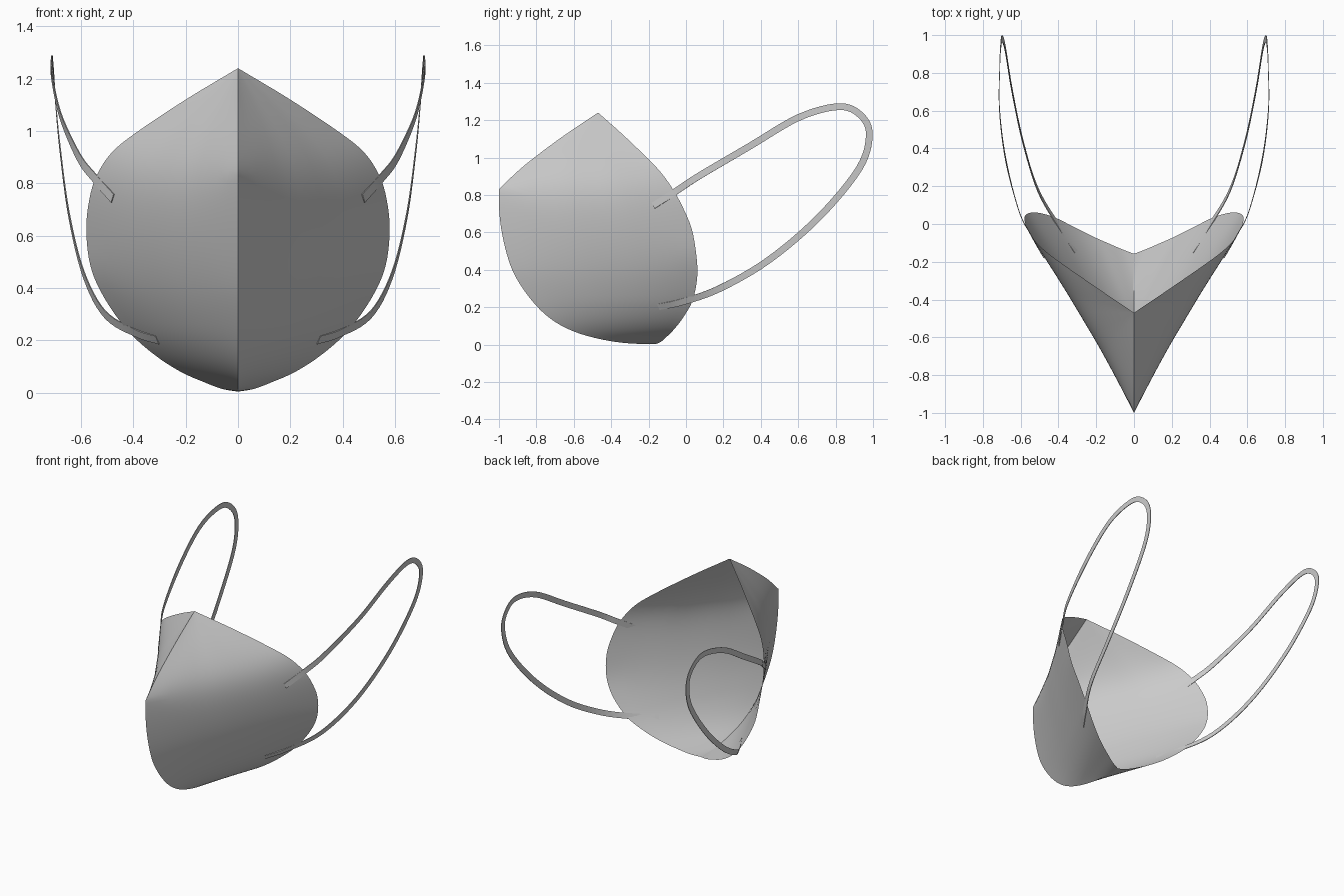
import bpy, bmesh
from mathutils import Vector

if "Cube" in bpy.data.objects:
    bpy.data.objects.remove(bpy.data.objects["Cube"])


def spline(pts, n):
    """Catmull-Rom through the points, n steps per span."""
    p = [Vector(q) for q in pts]
    p = [2 * p[0] - p[1]] + p + [2 * p[-1] - p[-2]]
    out = []
    for i in range(1, len(p) - 2):
        a, b, c, d = p[i - 1:i + 3]
        for k in range(n):
            t = k / n
            out.append(0.5 * (2 * b + (c - a) * t + (2 * a - 5 * b + 4 * c - d) * t**2
                              + (3 * b - a - 3 * c + d) * t**3))
    return out + [p[-2]]


def make(name, rows, closed=False, caps=False):
    """Skin a list of point rows into a smooth-shaded object."""
    bm = bmesh.new()
    grid = [[bm.verts.new(c) for c in r] for r in rows]
    m = len(rows[0])
    for r0, r1 in zip(grid, grid[1:]):
        for j in range(m if closed else m - 1):
            k = (j + 1) % m
            bm.faces.new((r0[j], r0[k], r1[k], r1[j]))
    if caps:
        bm.faces.new(grid[0])
        bm.faces.new(grid[-1])
    bmesh.ops.remove_doubles(bm, verts=bm.verts[:], dist=1e-4)
    bmesh.ops.recalc_face_normals(bm, faces=bm.faces[:])
    me = bpy.data.meshes.new(name)
    bm.to_mesh(me)
    bm.free()
    ob = bpy.data.objects.new(name, me)
    bpy.context.collection.objects.link(ob)
    bpy.ops.object.select_all(action='DESELECT')
    ob.select_set(True)
    bpy.context.view_layer.objects.active = ob
    bpy.ops.object.shade_smooth_by_angle(angle=0.8)
    return ob


# Mask shell: centre ridge (y, z) joined to side rim (x, y, z)
ridge_top = [(-.47, 1.24), (-.66, 1.112), (-.83, .985), (-.92, .908), (-1, .83)]
ridge_low = [(-1, .83), (-1, .74), (-.988, .62), (-.957, .48), (-.91, .36), (-.82, .23),
             (-.72, .135), (-.6, .07), (-.45, .027), (-.3, .006), (-.158, .004)]
rim = [(0, -.47, 1.24), (.2, -.335, 1.12), (.395, -.2, .99), (.485, -.13, .915),
       (.54, -.07, .83), (.568, -.02, .74), (.58, .03, .62), (.563, .055, .48),
       (.51, .06, .36), (.42, .035, .235), (.32, -.015, .145), (.22, -.065, .08),
       (.13, -.105, .04), (.06, -.135, .014), (0, -.158, .004)]
N, COLS = 4, 14
lift = lambda pts: [(0, y, z) for y, z in pts]
ridge = spline(lift(ridge_top), N)[:-1] + spline(lift(ridge_low), N)
halves = []
for c, r in zip(ridge, spline(rim, N)):
    half = [c.lerp(r, i / COLS) for i in range(COLS + 1)]
    for i, p in enumerate(half):
        s = i / COLS
        p.y += 0.12 * s * (1 - s)**3 * (r.y - c.y)  # pinched seam
    halves.append(half)

# Soften the fold that runs from the ridge corner across each cheek
for _ in range(45):
    old = [[p.copy() for p in h] for h in halves]
    for j in range(1, 9 * N):
        for i in range(1, COLS):
            w = 0.5 * min(1, 3 * i / COLS) * min(1, 3 * (1 - i / COLS))
            w *= min(1, (9 * N - j) / (3 * N))
            mean = (old[j - 1][i] + old[j + 1][i]) / 2
            halves[j][i].y = old[j][i].y * (1 - w) + mean.y * w
            halves[j][i].x = old[j][i].x * (1 - w) + mean.x * w
            halves[j][i].z = old[j][i].z * (1 - w) + mean.z * w
make("mask_shell", [[Vector((-p.x, p.y, p.z)) for p in h[:0:-1]] + h for h in halves])

# Ear loops: flat band swept along a curved path, one per side
path = spline([(.474, -.172, .742), (.543, -.05, .82), (.603, .07, .90), (.673, .34, 1.06),
               (.706, .605, 1.215), (.705, .82, 1.272), (.70, .935, 1.225),
               (.692, .98, 1.12), (.675, .925, .94), (.64, .71, .68), (.583, .44, .45),
               (.502, .18, .30), (.385, -.02, .23), (.303, -.145, .204)], 6)
end_tilt = (Vector((.85, -.5, .05)), Vector((.75, -.45, -.5)))
for side, name in ((1, "left_ear_loop"), (-1, "right_ear_loop")):
    sections = []
    for i, p in enumerate(path):
        t = (path[min(i + 1, len(path) - 1)] - path[max(i - 1, 0)]).normalized()
        # the band lies flat on the cheek at its ends, upright elsewhere
        f = min(1, max(0, (p.y + .1) / .4))
        x = end_tilt[i > len(path) // 2].lerp(Vector((1, 0, 0)), f)
        n = (x - t * x.dot(t)).normalized()
        w = t.cross(n) * 0.018
        q = p + n * 0.006
        n = n * 0.002
        sections.append([Vector((side * v.x, v.y, v.z))
                         for v in (q + w + n, q - w + n, q - w - n, q + w - n)])
    make(name, sections, closed=True, caps=True)
